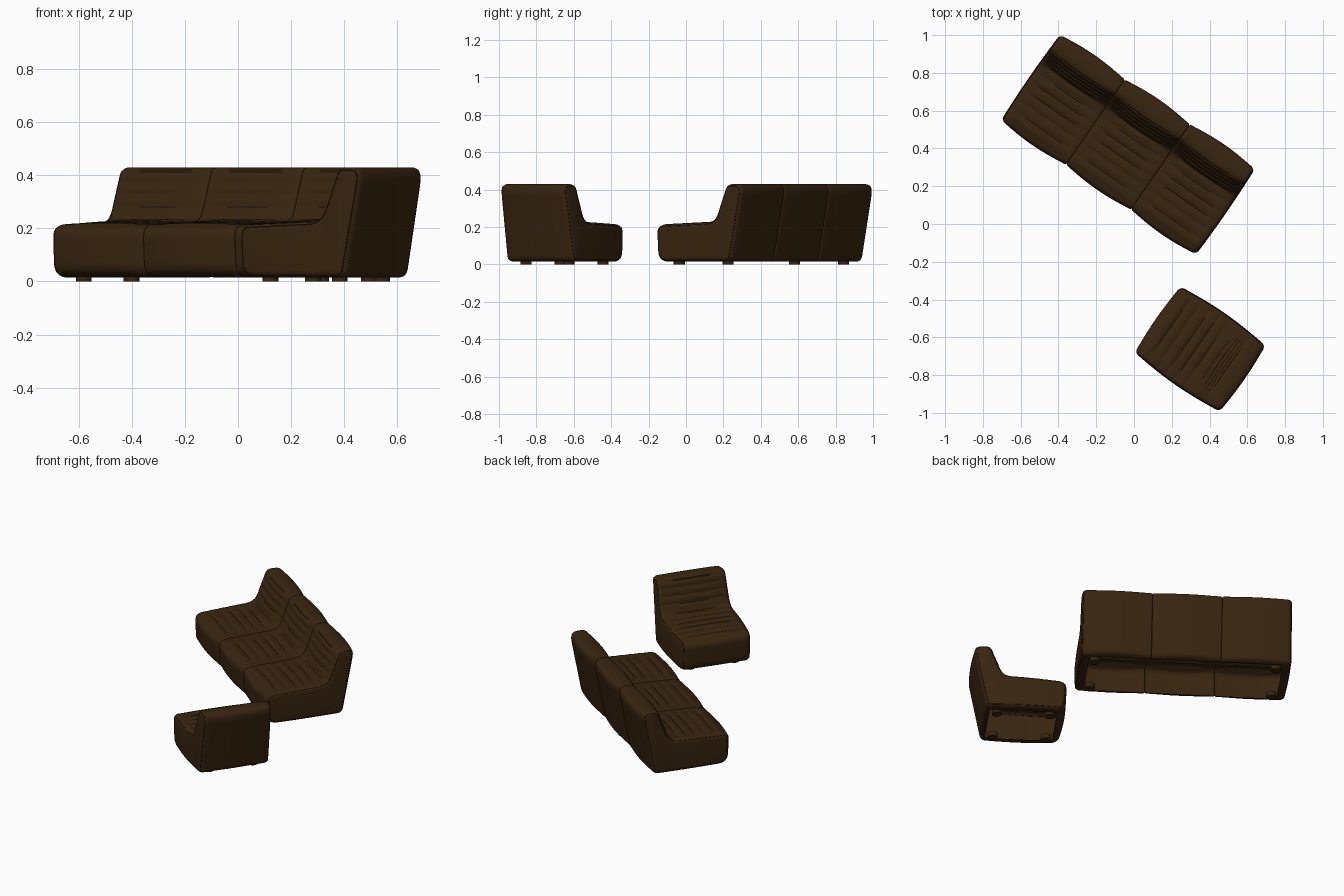
import bpy, bmesh, math
from mathutils import Vector, Matrix

cube = bpy.data.objects.get("Cube")
if cube:
    bpy.data.objects.remove(cube, do_unlink=True)


def material(name, color):
    m = bpy.data.materials.new(name)
    m.use_nodes = True
    m.diffuse_color = color
    bsdf = m.node_tree.nodes["Principled BSDF"]
    bsdf.inputs["Base Color"].default_value = color
    bsdf.inputs["Roughness"].default_value = 0.6
    return m


leather = material("brown leather", (0.040, 0.018, 0.005, 1))
seam_mat = material("dark seam", (0.022, 0.010, 0.004, 1))

# Side profile of a seat unit: y, z, corner radius (front is -y)
CORNERS = [(0.205, 0.015, 0.03), (0.278, 0.395, 0.04), (0.262, 0.43, 0.03),
           (0.182, 0.43, 0.03), (0.105, 0.228, 0.05), (-0.276, 0.212, 0.05),
           (-0.266, 0.015, 0.06)]


def rounded_profile(corners, step=0.008):
    pts = []
    n = len(corners)
    for i, (y, z, r) in enumerate(corners):
        p = Vector((y, z))
        a = Vector(corners[i - 1][:2]) - p
        b = Vector(corners[(i + 1) % n][:2]) - p
        a = p + a.normalized() * min(r, a.length * 0.48)
        b = p + b.normalized() * min(r, b.length * 0.48)
        for k in range(9):
            t = k / 8
            pts.append(a * (1 - t) ** 2 + p * 2 * t * (1 - t) + b * t * t)
    # Even spacing along the outline
    out = []
    for p, q in zip(pts, pts[1:] + pts[:1]):
        m = max(1, round((q - p).length / step))
        out += [p.lerp(q, k / m) for k in range(m)]
    return out


PROFILE = rounded_profile(CORNERS)
NORMALS = []
for i, p in enumerate(PROFILE):
    d = PROFILE[(i + 1) % len(PROFILE)] - PROFILE[i - 1]
    NORMALS.append(Vector((d.y, -d.x)).normalized())   # points outward


def rib_depth(p, n):
    """Depth of the sewn channels across the seat and the backrest."""
    if n.y > 0.8 and -0.25 < p.x < 0.1:
        phase = (p.x + 0.25) / 0.35 * 6
    elif n.x < -0.7 and p.x > 0.1 and 0.24 < p.y < 0.42:
        phase = (p.y - 0.24) / 0.18 * 4
    else:
        return 0
    return 0.009 * (1 - abs(math.sin(math.pi * phase))) ** 1.5


def surface_point(i, x, inset, half, puff, side_puff):
    p, n = PROFILE[i], NORMALS[i]
    t = x / half
    swell = math.cos(t * math.pi / 2)
    q = p - n * (inset + rib_depth(p, n) * min(1, 2.5 * (1 - abs(t))))
    y = q.x + n.x * puff * swell * (1 if abs(n.x) > 0.6 else abs(n.x) / 0.6)
    z = q.y + (0.006 * swell if n.y > 0.9 and p.y < 0.3 else 0)
    belly = math.cos(max(-1, min(1, q.x / 0.275)) * math.pi / 2)
    side = side_puff[0] if x < 0 else side_puff[1]
    return Vector((x + t * side * belly, y, z))


def seat_unit(name, width, radii, side_puff, puff, closed, place):
    """Padded shell, open underneath; radii and closed are for its -x and +x sides."""
    half = width / 2
    arc = [math.radians(a) for a in range(0, 91, 15)]
    rl, rr = radii
    stations = [(-half + rl - rl * math.sin(a), rl * (1 - math.cos(a))) for a in reversed(arc)]
    inner = width - rl - rr
    stations += [(-half + rl + inner * k / 14, 0) for k in range(1, 14)]
    stations += [(half - rr + rr * math.sin(a), rr * (1 - math.cos(a))) for a in arc]
    count = len(PROFILE)
    bm = bmesh.new()
    rings = [[bm.verts.new(surface_point(i, x, s, half, puff, side_puff))
              for i in range(count)] for x, s in stations]
    rim = len(arc)
    for k, (a, b) in enumerate(zip(rings, rings[1:])):
        hollow = (k >= rim or not closed[0]) and (k < len(rings) - 1 - rim or not closed[1])
        for i in range(count):
            j = (i + 1) % count
            if not (hollow and NORMALS[i].y < -0.98 and NORMALS[j].y < -0.98):
                bm.faces.new((a[i], b[i], b[j], a[j]))
    # Side panels, split into upright strips
    caps = []
    if closed[0]:
        caps.append(bm.faces.new(rings[0]))
    if closed[1]:
        caps.append(bm.faces.new(rings[-1][::-1]))
    for k in range(-4, 5):
        geom = caps + [e for f in caps for e in f.edges] + [v for f in caps for v in f.verts]
        res = bmesh.ops.bisect_plane(bm, geom=list(dict.fromkeys(geom)), dist=1e-6,
                                     plane_co=(0, k * 0.05, 0), plane_no=(0, 1, 0))
        caps = [g for g in res["geom"] if isinstance(g, bmesh.types.BMFace)]
    bmesh.ops.recalc_face_normals(bm, faces=bm.faces[:])
    finish(name, bm, leather, place)
    # Sewn seam around each outer side panel
    for sign, r, shut, side in ((-1, rl, closed[0], "right"), (1, rr, closed[1], "left")):
        if shut:
            x = sign * (half - r + r * 0.8)
            pts = [surface_point(i, x, r * 0.4, half, puff, side_puff)
                   for i in range(0, count, 2)]
            piping(f"{name}_{side}_seam", pts, place)


def finish(name, bm, mat, place):
    me = bpy.data.meshes.new(name)
    bm.to_mesh(me)
    bm.free()
    me.materials.append(mat)
    ob = bpy.data.objects.new(name, me)
    bpy.context.collection.objects.link(ob)
    ob.matrix_world = place
    bpy.ops.object.select_all(action='DESELECT')
    ob.select_set(True)
    bpy.context.view_layer.objects.active = ob
    bpy.ops.object.shade_smooth_by_angle(angle=math.radians(40))


def piping(name, pts, place):
    cu = bpy.data.curves.new(name, 'CURVE')
    cu.dimensions = '3D'
    cu.bevel_depth = 0.002
    cu.bevel_resolution = 1
    sp = cu.splines.new('POLY')
    sp.points.add(len(pts) - 1)
    for q, p in zip(sp.points, pts):
        q.co = (*p, 1)
    sp.use_cyclic_u = True
    cu.materials.append(seam_mat)
    ob = bpy.data.objects.new(name, cu)
    bpy.context.collection.objects.link(ob)
    ob.matrix_world = place


def feet(name, reach, place):
    for sx, side in ((-1, "right"), (1, "left")):
        for y, end in ((-0.18, "front"), (0.138, "back")):
            bm = bmesh.new()
            bmesh.ops.create_cone(bm, cap_ends=True, segments=24, radius1=0.03,
                                  radius2=0.03, depth=0.03,
                                  matrix=Matrix.Translation((sx * reach, y, 0.015)))
            finish(f"{name}_{end}_{side}_foot", bm, leather, place)


def placed(x, y, degrees):
    return Matrix.Translation((x, y, 0)) @ Matrix.Rotation(math.radians(degrees), 4, 'Z')


# Three-seat sofa
sofa = placed(-0.032, 0.42, -34.6)
UNIT = 0.418
for k, side in ((-1, "right"), (0, "middle"), (1, "left")):
    radii = (0.026 if k < 0 else 0.01, 0.026 if k > 0 else 0.01)
    bulge = (0.006 if k < 0 else 0, 0.006 if k > 0 else 0)
    seat_unit(f"sofa_{side}_unit", UNIT, radii, bulge, 0.016, (k < 0, k > 0),
              sofa @ Matrix.Translation((k * UNIT, 0, 0)))
feet("sofa", 0.543, sofa)

# Single chair, turned towards the sofa
chair = placed(0.35, -0.662, -124.8)
seat_unit("chair_unit", 0.425, (0.026, 0.026), (0.018, 0.018), 0.01, (True, True), chair)
feet("chair", 0.14, chair)
